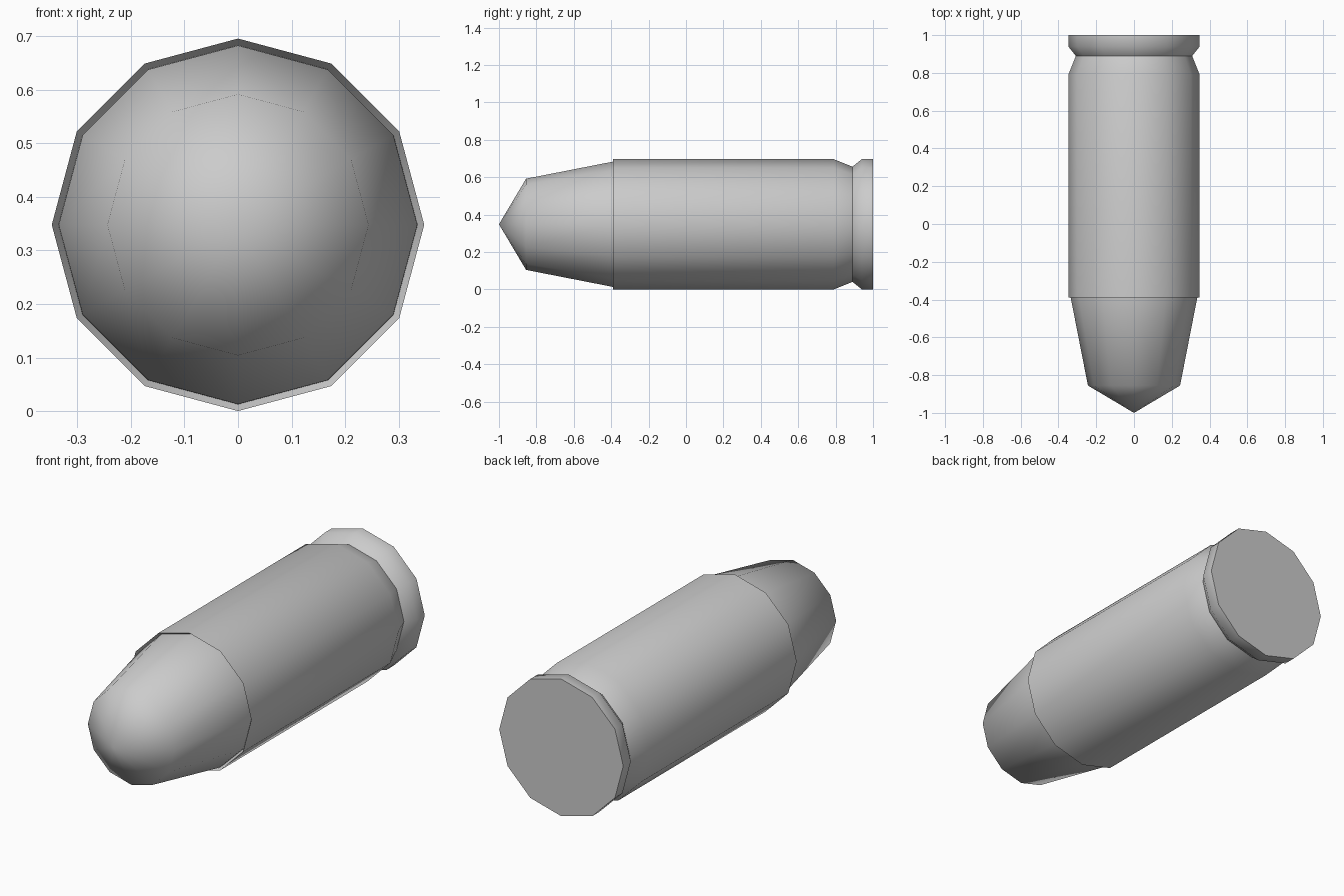
import bpy
import bmesh
import math
from mathutils import Vector

if "Cube" in bpy.data.objects:
    bpy.data.objects.remove(bpy.data.objects["Cube"], do_unlink=True)

SIDES = 12
RADIUS = 0.348

grey = bpy.data.materials.new("plain grey")
grey.use_nodes = True
COLOUR = (0.6, 0.6, 0.6, 1)
grey.diffuse_color = COLOUR
grey.node_tree.nodes["Principled BSDF"].inputs["Base Color"].default_value = COLOUR


def lathe(name, profile):
    """Turn a (y, radius) profile about the long axis; zero radius closes it."""
    bm = bmesh.new()
    rings = []
    for y, r in profile:
        count = SIDES if r > 0 else 1
        angles = [2 * math.pi * i / SIDES for i in range(count)]
        rings.append([bm.verts.new(Vector((r * math.cos(a), y, RADIUS + r * math.sin(a))))
                      for a in angles])
    for a, b in zip(rings, rings[1:]):
        for i in range(SIDES):
            j = (i + 1) % SIDES
            corners = [a[i % len(a)], a[j % len(a)], b[j % len(b)], b[i % len(b)]]
            bm.faces.new(list(dict.fromkeys(corners)))
    # flat caps on open ends
    for ring in (rings[0], rings[-1]):
        if len(ring) > 1:
            bm.faces.new(ring)
    bmesh.ops.recalc_face_normals(bm, faces=bm.faces)
    mesh = bpy.data.meshes.new(name)
    bm.to_mesh(mesh)
    bm.free()
    mesh.materials.append(grey)
    obj = bpy.data.objects.new(name, mesh)
    bpy.context.collection.objects.link(obj)
    bpy.ops.object.select_all(action="DESELECT")
    obj.select_set(True)
    bpy.context.view_layer.objects.active = obj
    bpy.ops.object.shade_smooth_by_angle(angle=math.radians(55))
    return obj


# Pointed nose, seated in the mouth of the casing
lathe("nose", [(-1, 0), (-0.855, 0.244), (-0.39, 0.335), (-0.35, 0.336)])

# Casing with a recessed mouth, long body, tapered neck, groove and end rim
lathe("casing", [(-0.36, 0.33), (-0.39, RADIUS), (0.79, RADIUS), (0.89, 0.308),
                 (0.94, RADIUS), (1, RADIUS)])
